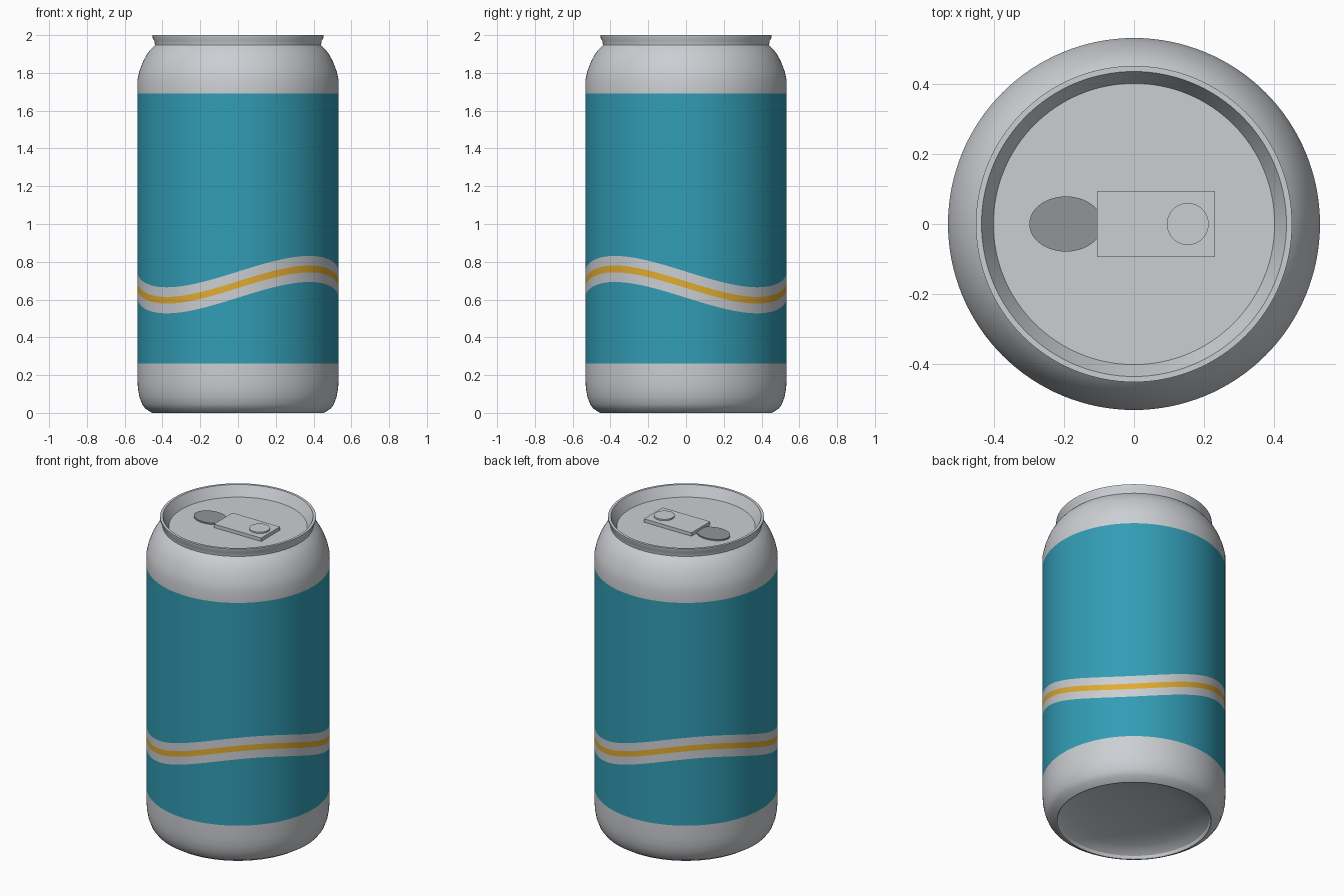
import bpy, bmesh, math

if "Cube" in bpy.data.objects:
    bpy.data.objects.remove(bpy.data.objects["Cube"])

SEGS = 128


def material(name, rgb):
    m = bpy.data.materials.new(name)
    m.diffuse_color = (*rgb, 1)
    m.use_nodes = True
    m.node_tree.nodes["Principled BSDF"].inputs["Base Color"].default_value = m.diffuse_color
    return m


silver = material("silver", (0.60, 0.62, 0.65))
teal = material("teal", (0.032, 0.335, 0.46))
yellow = material("yellow", (0.75, 0.41, 0.03))
dark_grey = material("dark_grey", (0.28, 0.30, 0.31))


def finish(bm, name, mats, angle=30):
    bmesh.ops.remove_doubles(bm, verts=bm.verts, dist=1e-5)
    bmesh.ops.recalc_face_normals(bm, faces=bm.faces)
    me = bpy.data.meshes.new(name)
    bm.to_mesh(me)
    bm.free()
    ob = bpy.data.objects.new(name, me)
    bpy.context.collection.objects.link(ob)
    for m in mats:
        me.materials.append(m)
    bpy.ops.object.select_all(action='DESELECT')
    ob.select_set(True)
    bpy.context.view_layer.objects.active = ob
    bpy.ops.object.shade_smooth_by_angle(angle=math.radians(angle))
    return ob


def lathe(name, rows, mats):
    """rows: (radius, z, wave height, material of the band above the row)"""
    bm = bmesh.new()
    rings = []
    for r, z, wave, _ in rows:
        ring = []
        for i in range(SEGS):
            a = 2 * math.pi * i / SEGS
            ring.append(bm.verts.new((r * math.cos(a), r * math.sin(a),
                                      z - wave * math.sin(2 * a))))
        rings.append(ring)
    for k in range(len(rows) - 1):
        lo, hi = rings[k], rings[k + 1]
        for i in range(SEGS):
            j = (i + 1) % SEGS
            quad = [lo[i], lo[j], hi[j], hi[i]]
            if rows[k][0] == 0:
                quad = [lo[i], hi[j], hi[i]]
            f = bm.faces.new(quad)
            f.material_index = rows[k][3]
    return finish(bm, name, mats)


def plate(name, cx, rx, ry, z0, z1, mat, segs=48):
    """Thin upright elliptical plate"""
    bm = bmesh.new()
    bmesh.ops.create_cone(bm, cap_ends=True, segments=segs, radius1=1, radius2=1, depth=1)
    for v in bm.verts:
        v.co = (cx + v.co.x * rx, v.co.y * ry, z0 + (v.co.z + 0.5) * (z1 - z0))
    return finish(bm, name, [mat])


# Can body: domed base, foot, printed wall, shoulder, rim, inner lid wall
R, WZ, WA = 0.533, 0.679, 0.083
dome = [(0.447 * math.sin(t * math.pi / 16), 0.09 * math.cos(t * math.pi / 16), 0, 0)
        for t in range(9)]
foot = [(0.455, 0.0), (0.49, 0.022), (0.507, 0.045), (0.522, 0.085), (0.53, 0.13), (R, 0.18)]
label = [(R, 0.262, 0, 1), (R, WZ - 0.069, WA, 0), (R, WZ - 0.018, WA, 2),
         (R, WZ + 0.018, WA, 0), (R, WZ + 0.069, WA, 1), (R, 1.692, 0, 0)]
top = [(R, 1.76), (0.522, 1.81), (0.502, 1.862), (0.483, 1.897), (0.463, 1.924), (0.44, 1.947),
       (0.442, 1.968), (0.453, 1.988), (0.453, 2.0), (0.437, 2.0), (0.403, 1.935)]
plain = lambda pts: [(r, z, 0, 0) for r, z in pts]
lathe("can_body", dome + plain(foot) + label + plain(top), [silver, teal, yellow])

# Recessed lid panel
lathe("lid_panel", plain([(0, 1.935), (0.403, 1.935)]), [silver])

# Pour opening
plate("pour_opening", -0.195, 0.105, 0.079, 1.935, 1.944, dark_grey)

# Pull tab
bm = bmesh.new()
bmesh.ops.create_cube(bm, size=1)
for v in bm.verts:
    v.co = (0.063 + v.co.x * 0.337, v.co.y * 0.19, 1.947 + v.co.z * 0.022)
finish(bm, "pull_tab", [silver])

# Round rivet on the tab
plate("tab_rivet", 0.154, 0.06, 0.06, 1.95, 1.967, silver)
